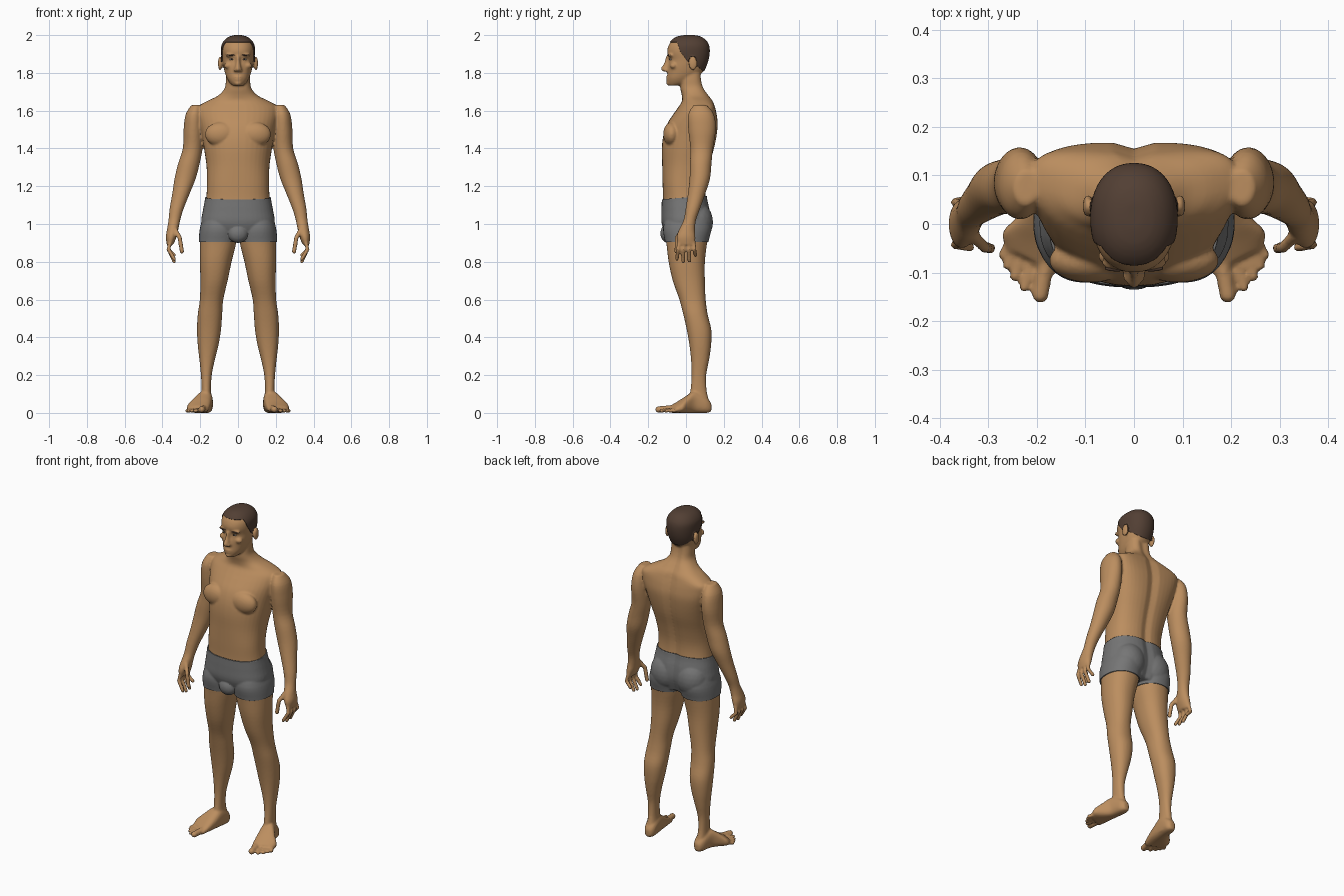
import bpy, bmesh, math
from mathutils import Matrix, Vector


def material(name, rgb):
    m = bpy.data.materials.new(name)
    m.diffuse_color = (*rgb, 1)
    return m


SKIN = material("skin", (0.50, 0.27, 0.115))
HAIR = material("dark brown hair", (0.085, 0.05, 0.034))
CLOTH = material("grey cloth", (0.18, 0.18, 0.18))
WHITE = material("eye white", (0.55, 0.5, 0.45))
DARK = material("dark iris", (0.03, 0.02, 0.015))

bm = bmesh.new()


def spline(rows, k=4):
    """Catmull-Rom interpolation of the section rows."""
    out = []
    for i in range(len(rows) - 1):
        a, b, c, d = (rows[min(max(j, 0), len(rows) - 1)] for j in range(i - 1, i + 3))
        for s in range(k):
            t = s / k
            out.append([0.5 * (2 * q + (r - p) * t + (2 * p - 5 * q + 4 * r - w) * t * t
                               + (3 * q - p - 3 * r + w) * t ** 3) for p, q, r, w in zip(a, b, c, d)])
    return out + [list(rows[-1])]


def loft(rows, side=1, e=2.2, axis='z', groove=0.0, n=40):
    """Rows: position, x0, x1, b0, b1, bend. Superellipse sections joined into a solid."""
    rings = []
    for t, x0, x1, b0, b1, bend in spline(rows):
        cx, cb, rx, rb = (x0 + x1) / 2, (b0 + b1) / 2, abs(x1 - x0) / 2, abs(b1 - b0) / 2
        ring = []
        for i in range(n):
            c, s = math.cos(2 * math.pi * i / n), math.sin(2 * math.pi * i / n)
            u = math.copysign(abs(c) ** (2 / e), c)
            a, b = cx + rx * u, cb + rb * math.copysign(abs(s) ** (2 / e), s)
            if axis == 'z':
                if s > 0:
                    b -= groove * math.exp(-(a / 0.025) ** 2)
                co = (a * side, b + bend * u * u, t)
            else:
                co = (a * side, t + bend * (a - cx), b)
            ring.append(bm.verts.new(co))
        rings.append(ring)
    for r, q in zip(rings, rings[1:]):
        for i in range(n):
            j = (i + 1) % n
            bm.faces.new((r[i], r[j], q[j], q[i]))
    bm.faces.new(rings[0])
    bm.faces.new(rings[-1])


def blob(loc, radii, target=None):
    bmesh.ops.create_icosphere(target or bm, subdivisions=3 if max(radii) > 0.03 else 2, radius=1,
                               matrix=Matrix.Translation(loc) @ Matrix.Diagonal((*radii, 1)))


def digit(points, r, side):
    for a, b in zip(points, points[1:]):
        for i in range(7):
            p = Vector(a).lerp(Vector(b), i / 6)
            blob((p.x * side, p.y, p.z), (r, r, r))


def sym(rows):
    return [(z, -w, w, y0, y1, c) for z, w, y0, y1, c in rows]


# torso and neck
loft(sym([(0.925, 0.15, -0.09, 0.10, 0), (1.0, 0.188, -0.122, 0.125, 0), (1.07, 0.18, -0.124, 0.122, 0),
          (1.14, 0.168, -0.122, 0.108, 0), (1.22, 0.164, -0.124, 0.108, 0), (1.31, 0.167, -0.126, 0.125, 0.01),
          (1.40, 0.18, -0.128, 0.15, 0.02), (1.47, 0.192, -0.12, 0.163, 0.03), (1.53, 0.205, -0.10, 0.168, 0.035),
          (1.58, 0.215, -0.068, 0.162, 0.035), (1.62, 0.212, -0.04, 0.152, 0.035), (1.65, 0.165, -0.022, 0.142, 0.02),
          (1.68, 0.105, -0.022, 0.122, 0.01), (1.72, 0.07, -0.03, 0.098, 0), (1.77, 0.064, -0.03, 0.086, 0),
          (1.83, 0.06, -0.03, 0.085, 0)]), e=2.4, groove=0.013)
blob((0, -0.095, 0.95), (0.048, 0.035, 0.045))

# head and nose
loft(sym([(1.732, 0.025, -0.088, -0.045, 0), (1.745, 0.042, -0.099, 0, 0.01), (1.77, 0.058, -0.1, 0.05, 0),
          (1.80, 0.069, -0.098, 0.085, 0), (1.835, 0.077, -0.096, 0.104, 0), (1.87, 0.082, -0.09, 0.116, 0),
          (1.91, 0.086, -0.1, 0.122, 0), (1.945, 0.084, -0.092, 0.119, 0), (1.972, 0.068, -0.073, 0.102, 0),
          (1.989, 0.044, -0.045, 0.076, 0), (1.996, 0.018, -0.01, 0.045, 0)]))
loft(sym([(1.89, 0.011, -0.106, -0.07, 0), (1.855, 0.012, -0.115, -0.07, 0),
          (1.822, 0.018, -0.133, -0.07, 0), (1.808, 0.017, -0.124, -0.07, 0)]), e=1.9)
blob((0, -0.096, 1.778), (0.024, 0.01, 0.006))
blob((0, -0.096, 1.765), (0.021, 0.01, 0.006))
blob((0, -0.088, 1.746), (0.022, 0.017, 0.015))

for s in (1, -1):
    # face and torso forms
    blob((s * 0.034, -0.08, 1.893), (0.034, 0.016, 0.010))
    blob((s * 0.05, -0.066, 1.838), (0.025, 0.02, 0.018))
    blob((s * 0.015, -0.108, 1.815), (0.009, 0.012, 0.009))
    blob((s * 0.095, 0.037, 1.85), (0.011, 0.023, 0.037))
    blob((s * 0.09, -0.075, 1.475), (0.085, 0.046, 0.065))
    blob((s * 0.085, 0.06, 1.01), (0.088, 0.077, 0.10))
    # arm and palm
    loft([(z, cx - rx, cx + rx, cy - ry, cy + ry, 0) for z, cx, cy, rx, ry in (
        (1.63, 0.222, 0.075, 0.025, 0.035), (1.58, 0.232, 0.08, 0.045, 0.068), (1.50, 0.236, 0.085, 0.052, 0.073),
        (1.40, 0.240, 0.083, 0.052, 0.060), (1.32, 0.260, 0.078, 0.057, 0.057), (1.24, 0.280, 0.073, 0.056, 0.054),
        (1.16, 0.302, 0.056, 0.046, 0.046), (1.08, 0.325, 0.036, 0.037, 0.038), (1.02, 0.337, 0.020, 0.031, 0.033),
        (0.97, 0.346, 0.005, 0.030, 0.042), (0.93, 0.354, 0.000, 0.028, 0.050), (0.89, 0.360, 0.002, 0.017, 0.047))],
        side=s, e=2.0)
    # fingers and thumb
    for y, tip, ty in ((-0.037, 0.815, -0.048), (-0.011, 0.802, -0.015), (0.016, 0.806, 0.018), (0.04, 0.835, 0.05)):
        digit([(0.358, y, 0.91), (0.368, (y + ty) / 2, 0.865), (0.338, ty, tip)], 0.0108, s)
    digit([(0.335, -0.02, 0.975), (0.308, -0.048, 0.925), (0.297, -0.05, 0.855)], 0.0125, s)
    # leg
    loft([(1.06, 0.17, 0.02, -0.09, 0.11, 0), (0.98, 0.195, 0.008, -0.115, 0.128, 0),
          (0.90, 0.202, 0.010, -0.104, 0.112, 0), (0.80, 0.202, 0.034, -0.092, 0.100, 0),
          (0.70, 0.199, 0.055, -0.070, 0.100, 0), (0.60, 0.202, 0.078, -0.035, 0.104, 0),
          (0.52, 0.213, 0.084, -0.014, 0.115, 0), (0.44, 0.217, 0.090, 0.004, 0.134, 0),
          (0.36, 0.213, 0.103, 0.018, 0.133, 0), (0.28, 0.204, 0.123, 0.027, 0.122, 0),
          (0.20, 0.196, 0.139, 0.030, 0.107, 0), (0.12, 0.193, 0.143, 0.024, 0.109, 0),
          (0.06, 0.196, 0.136, 0.015, 0.122, 0), (0.015, 0.196, 0.136, 0.015, 0.128, 0)], side=s)
    # foot and toes
    loft([(0.134, 0.150, 0.182, 0.008, 0.05, 0), (0.11, 0.134, 0.198, 0, 0.08, 0), (0.05, 0.134, 0.214, 0, 0.115, 0),
          (0.0, 0.140, 0.245, 0, 0.088, 0.2), (-0.04, 0.150, 0.270, 0, 0.058, 0.4),
          (-0.075, 0.160, 0.266, 0, 0.036, 0.5)], side=s, e=2.6, axis='y')
    for x, y, tx, ty, r in ((0.181, -0.08, 0.193, -0.145, 0.018), (0.209, -0.07, 0.226, -0.130, 0.0115),
                            (0.228, -0.06, 0.246, -0.108, 0.011), (0.244, -0.05, 0.260, -0.085, 0.011),
                            (0.257, -0.04, 0.270, -0.064, 0.0105)):
        digit([(x, y, r + 0.006), (tx, ty, r)], r, s)

# fuse all forms into one smooth skin
mesh = bpy.data.meshes.new("fused")
bm.to_mesh(mesh)
bm.free()
tmp = bpy.data.objects.new("fused", mesh)
bpy.context.collection.objects.link(tmp)
mod = tmp.modifiers.new("fuse", 'REMESH')
mod.mode, mod.voxel_size = 'VOXEL', 0.0064
mod = tmp.modifiers.new("relax", 'SMOOTH')
mod.factor, mod.iterations = 0.5, 2
fused = bpy.data.meshes.new_from_object(tmp.evaluated_get(bpy.context.evaluated_depsgraph_get()))
bpy.data.objects.remove(tmp)
bm = bmesh.new()
bm.from_mesh(fused)
bmesh.ops.recalc_face_normals(bm, faces=bm.faces)


def cut(co, no, test):
    faces = [f for f in bm.faces if test(f.calc_center_median())]
    geom = faces + list({e for f in faces for e in f.edges}) + list({v for f in faces for v in f.verts})
    bmesh.ops.bisect_plane(bm, geom=geom, plane_co=co, plane_no=no, dist=1e-5)


# clean cut lines for the waistband, leg hems and hairline
cut((0, 0, 1.14), (0, -0.08, 1), lambda c: 1.05 < c.z < 1.2 and abs(c.x) < 0.24)
cut((0, 0, 0.905), (0, 0, 1), lambda c: 0.85 < c.z < 0.95 and abs(c.x) < 0.24)
LINE = [(-0.15, 1.963), (-0.045, 1.96), (-0.03, 1.915), (0.01, 1.86), (0.06, 1.835), (0.09, 1.81), (0.2, 1.80)]
for (y0, z0), (y1, z1) in zip(LINE, LINE[1:]):
    cut((0, y0, z0), (0, z0 - z1, y1 - y0), lambda c: c.z > 1.78 and y0 - 0.01 < c.y < y1 + 0.01)


def is_hair(c):
    if c.z < 1.78 or (abs(c.x) > 0.0865 and c.z < 1.89 and c.y < 0.065):
        return False
    for (y0, z0), (y1, z1) in zip(LINE, LINE[1:]):
        if y0 <= c.y < y1:
            return c.z > z0 + (z1 - z0) * (c.y - y0) / (y1 - y0)
    return False


def is_shorts(c):
    return abs(c.x) < 0.24 and 0.905 < c.z < 1.14 + 0.08 * c.y


def finish(b, name, mat, thickness=0):
    me = bpy.data.meshes.new(name)
    b.to_mesh(me)
    b.free()
    me.materials.clear()
    me.materials.append(mat)
    for p in me.polygons:
        p.use_smooth, p.material_index = True, 0
    ob = bpy.data.objects.new(name, me)
    bpy.context.collection.objects.link(ob)
    if thickness:
        m = ob.modifiers.new("thickness", 'SOLIDIFY')
        m.thickness, m.offset = thickness, 1


def part(name, mat, keep, thickness=0):
    b = bm.copy()
    bmesh.ops.delete(b, geom=[f for f in b.faces if not keep(f.calc_center_median())], context='FACES')
    finish(b, name, mat, thickness)


part("body", SKIN, lambda c: not is_hair(c) and not is_shorts(c))
part("shorts", CLOTH, is_shorts, 0.006)
part("hair", HAIR, is_hair, 0.004)
bm.free()

# eyes and eyebrows
for name, mat, loc, radii in (("eyes", WHITE, (0.033, -0.076, 1.872), (0.013, 0.013, 0.006)),
                              ("irises", DARK, (0.033, -0.085, 1.872), (0.005, 0.005, 0.005)),
                              ("eyebrows", HAIR, (0.036, -0.091, 1.894), (0.025, 0.007, 0.004))):
    b = bmesh.new()
    for s in (1, -1):
        blob((s * loc[0], loc[1], loc[2]), radii, b)
    finish(b, name, mat)
